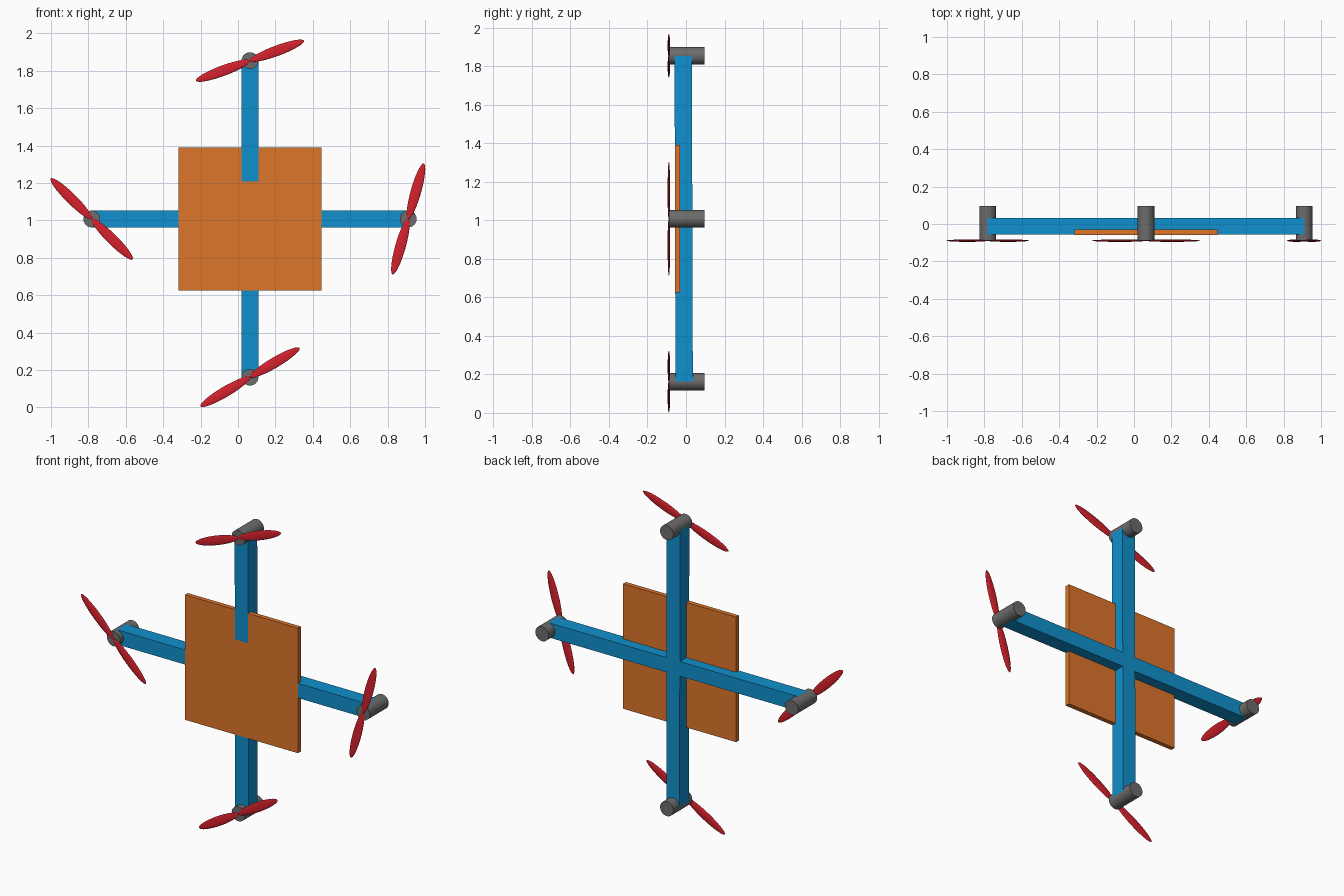
import bpy
from math import radians, cos, sin, pi
from mathutils import Matrix

if "Cube" in bpy.data.objects:
    bpy.data.objects.remove(bpy.data.objects["Cube"])

CX, CZ, ARM, REACH = 0.064, 1.008, 0.09, 0.846


def material(name, rgb):
    m = bpy.data.materials.new(name)
    m.diffuse_color = (*rgb, 1)
    m.use_nodes = True
    m.node_tree.nodes["Principled BSDF"].inputs["Base Color"].default_value = m.diffuse_color
    return m


BLUE = material("blue", (0.005, 0.28, 0.61))
ORANGE = material("orange", (0.73, 0.18, 0.024))
RED = material("red", (0.67, 0.015, 0.025))
GREY = material("grey", (0.15, 0.15, 0.15))


def finish(name, mat, smooth=False):
    o = bpy.context.object
    o.name = name
    o.data.materials.append(mat)
    if smooth:
        bpy.ops.object.shade_smooth_by_angle()
    return o


def box(name, loc, size, mat):
    bpy.ops.mesh.primitive_cube_add(size=1, location=loc)
    bpy.context.object.data.transform(Matrix.Diagonal((*size, 1)))
    return finish(name, mat)


# Crossed arms; the upright one leans a hair so it surfaces through the plate
box("cross_arm", (CX, -0.012, CZ), (2 * REACH, ARM, ARM), BLUE)
upright = box("upright_arm", (CX, -0.012, CZ), (ARM, ARM, 2 * REACH), BLUE)
upright.rotation_euler.x = 0.003

# Square body plate, flush with the front of the arms
box("body_plate", (CX, -0.0438, CZ), (0.766, 0.0276, 0.766), ORANGE)

# Motor and two-bladed propeller at each arm end: direction and blade angle
ends = {"right": (1, 0, 74.3), "top": (0, 1, 20.3),
        "left": (-1, 0, 135.3), "bottom": (0, -1, 30.5)}
for side, (dx, dz, angle) in ends.items():
    x, z = CX + dx * REACH, CZ + dz * REACH
    bpy.ops.mesh.primitive_cylinder_add(vertices=32, radius=0.045, depth=0.183,
                                        location=(x, 0.0035, z),
                                        rotation=(pi / 2, 0, 0))
    finish(side + "_motor", GREY, True)
    for i in range(2):
        a = radians(angle) + i * pi
        bpy.ops.mesh.primitive_uv_sphere_add(
            segments=32, ring_count=16, radius=1,
            location=(x + 0.154 * cos(a), -0.089, z + 0.154 * sin(a)),
            rotation=(0, -a, 0))
        # Long axis along x with the sphere poles at root and tip
        bpy.context.object.data.transform(
            Matrix.Diagonal((0.154, 0.0065, 0.028, 1)) @ Matrix.Rotation(pi / 2, 4, 'Y'))
        finish(f"{side}_blade_{i + 1}", RED, True)
